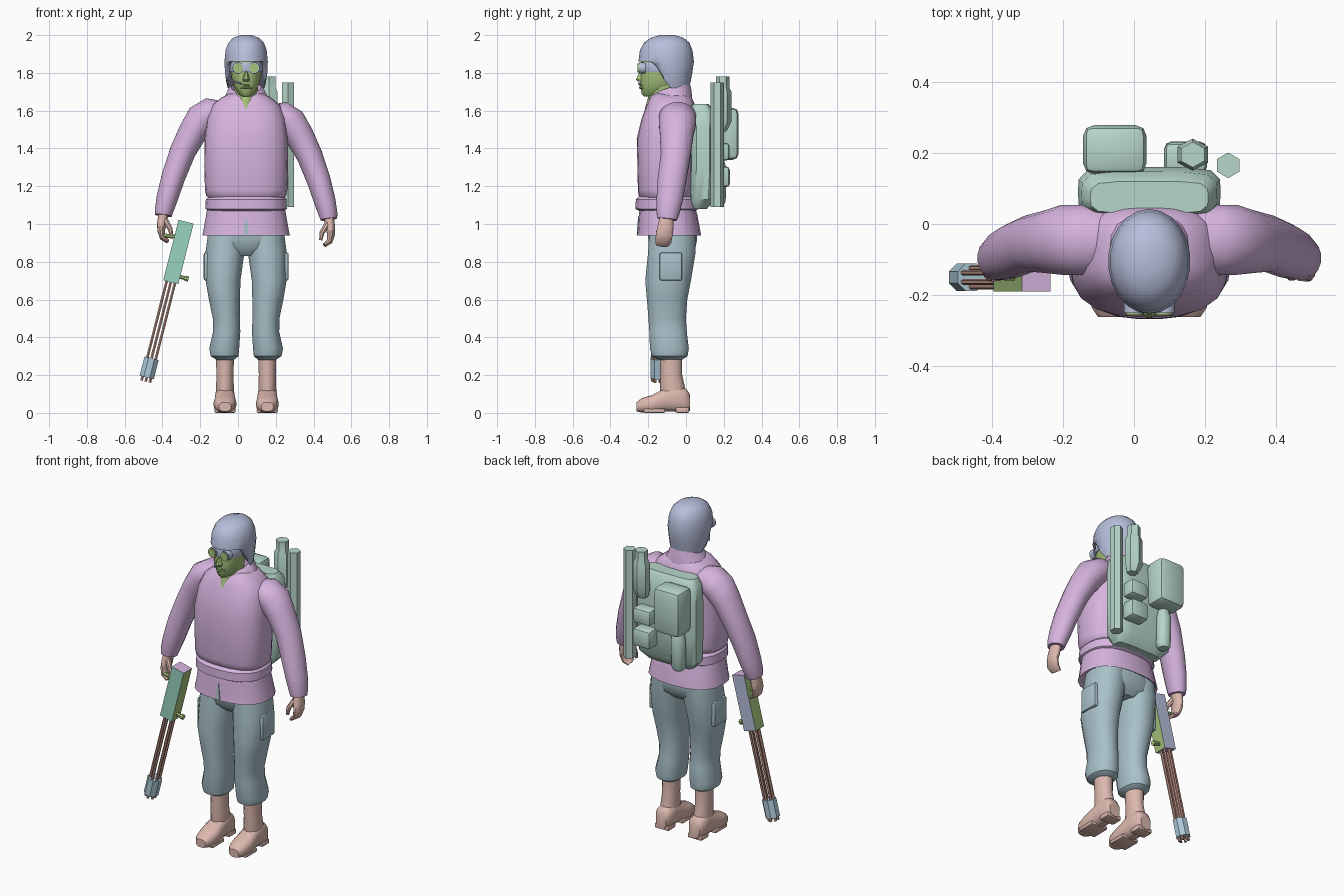
import bpy, bmesh, math
from mathutils import Vector, Matrix

CX = 0.043                      # body centre line
X, Y, Z = Vector((1, 0, 0)), Vector((0, 1, 0)), Vector((0, 0, 1))


def material(name, r, g, b):
    m = bpy.data.materials.new(name)
    m.diffuse_color = [((c / 255 + 0.055) / 1.055) ** 2.4 for c in (r, g, b)] + [1]
    return m


MAUVE = material("mauve", 214, 180, 222)
SLATE = material("slate_blue", 168, 193, 201)
TAN = material("pink_tan", 220, 184, 174)
LAVENDER = material("lavender", 182, 190, 218)
GREEN = material("leaf_green", 166, 196, 124)
SAGE = material("pale_sage", 183, 214, 202)
TEAL = material("teal", 152, 212, 192)
BROWN = material("brown_pink", 202, 158, 145)
SKY = material("light_blue", 172, 202, 216)


def finish(name, bm, mats, angle=40):
    bmesh.ops.recalc_face_normals(bm, faces=bm.faces)
    me = bpy.data.meshes.new(name)
    bm.to_mesh(me)
    bm.free()
    for m in mats if isinstance(mats, (list, tuple)) else [mats]:
        me.materials.append(m)
    me.polygons.foreach_set("use_smooth", [True] * len(me.polygons))
    me.set_sharp_from_angle(angle=math.radians(angle))
    ob = bpy.data.objects.new(name, me)
    bpy.context.collection.objects.link(ob)
    return ob


def loft(name, rings, mat, n=16, ref=Y, axis=None, power=2.0, shape=None, angle=40):
    """Skin rings (x, y, z, a, b); b lies along ref, a across it. Follows the path if axis is None."""
    bm = bmesh.new()
    pts = [Vector(r[:3]) for r in rings]
    loops = []
    for i, r in enumerate(rings):
        t = axis or (pts[min(i + 1, len(pts) - 1)] - pts[max(i - 1, 0)]).normalized()
        b = (ref - ref.dot(t) * t).normalized()
        a = b.cross(t)
        loop = []
        for k in range(n):
            w = 2 * math.pi * (k + 0.5) / n
            c, s = math.cos(w), math.sin(w)
            f = (abs(c) ** power + abs(s) ** power) ** (-1 / power)
            p = pts[i] + a * (r[3] * c * f) + b * (r[4] * s * f)
            loop.append(bm.verts.new(shape(p) if shape else p))
        loops.append(loop)
    for lo, hi in zip(loops, loops[1:]):
        for k in range(n):
            bm.faces.new((lo[k], lo[(k + 1) % n], hi[(k + 1) % n], hi[k]))
    bm.faces.new(loops[0])
    bm.faces.new(loops[-1])
    return finish(name, bm, mat, angle)


def stack(name, rings, mat, x=CX, **kw):
    """Horizontal rings given as (z, y centre, half width, half depth)."""
    return loft(name, [(x, y, z, rx, ry) for z, y, rx, ry in rings], mat, axis=Z, **kw)


def box(name, lo, hi, mats, bevel=0.0, rot=None, rule=None):
    lo, hi = Vector(lo), Vector(hi)
    bm = bmesh.new()
    bmesh.ops.create_cube(bm, size=1)
    bmesh.ops.scale(bm, vec=hi - lo, verts=bm.verts)
    if bevel:
        bmesh.ops.bevel(bm, geom=bm.edges[:], offset=bevel, segments=2, profile=0.5, affect='EDGES')
    bm.normal_update()
    if rule:
        for f in bm.faces:
            f.material_index = rule(f.normal)
    m = Matrix.Translation((lo + hi) / 2) @ (rot or Matrix())
    bmesh.ops.transform(bm, matrix=m, verts=bm.verts)
    return finish(name, bm, mats)


def rod(name, p, q, r, mat, n=8):
    t = (Vector(q) - Vector(p)).normalized()
    ref = X if abs(t.y) > 0.9 else Y
    return loft(name, [(*p, r, r), (*q, r, r)], mat, n=n, ref=ref)


# jacket: body, collar, belt and skirt
stack("jacket_body", [(1.13, -.105, .19, .125), (1.15, -.105, .212, .145), (1.18, -.105, .218, .15),
                      (1.3, -.105, .222, .152), (1.45, -.105, .22, .156), (1.56, -.09, .207, .145),
                      (1.63, -.08, .18, .128), (1.67, -.08, .13, .11), (1.69, -.08, .09, .09)],
      MAUVE, n=24, power=2.8)
stack("jacket_collar", [(1.62, -.085, .15, .12), (1.67, -.085, .115, .115), (1.72, -.08, .09, .1),
                        (1.725, -.08, .08, .09), (1.67, -.08, .06, .07)],
      MAUVE, n=20, shape=lambda p: p + Z * 0.35 * (p.y + .08))
stack("jacket_belt", [(1.07, -.1, .2, .15), (1.08, -.1, .216, .168), (1.13, -.1, .214, .166),
                      (1.145, -.1, .2, .15)], MAUVE, n=24, power=2.5)
stack("jacket_skirt", [(1.12, -.1, .2, .14), (1.05, -.095, .212, .155), (.97, -.09, .226, .165),
                       (.94, -.09, .232, .17), (.96, -.09, .2, .14)], MAUVE, n=24, power=2.5)
loft("skirt_slit", [(CX, -.2515, 1.04, .002, .003), (CX, -.259, .945, .022, .003)], SLATE, n=4, axis=Z)

# neck, face and features
stack("neck", [(1.78, -.1, .06, .065), (1.69, -.12, .065, .075), (1.61, -.15, .028, .068)], GREEN, n=14)
stack("face", [(1.675, -.18, .022, .04), (1.69, -.165, .042, .07), (1.73, -.14, .064, .1),
               (1.77, -.125, .077, .116), (1.82, -.12, .083, .12), (1.89, -.12, .083, .118)],
      GREEN, n=18, power=2.2)
stack("nose", [(1.755, -.235, .018, .022), (1.765, -.24, .02, .027), (1.81, -.235, .008, .01)],
      GREEN, n=8)
for z in (1.722, 1.736):
    loft("lip", [(CX - .03, -.228, z, .004, .006), (CX, -.238, z, .007, .012),
                 (CX + .03, -.228, z, .004, .006)], GREEN, n=8, axis=X)
stack("goggle_band", [(1.805, -.12, .086, .124), (1.815, -.12, .089, .127), (1.845, -.12, .089, .127),
                      (1.855, -.12, .086, .124)], LAVENDER, n=18, power=2.2)
for s in (-1, 1):
    gx = CX + s * .042
    rod("goggle_rim", (gx, -.215, 1.826), (gx, -.25, 1.826), .03, LAVENDER, 12)
    rod("goggle_lens", (gx, -.249, 1.826), (gx, -.256, 1.826), .025, GREEN, 12)
rod("mouth_microphone", (CX - .095, -.15, 1.765), (CX - .025, -.25, 1.742), .006, LAVENDER, 6)


# helmet, cut higher over the face than over the ears and nape
def brim(p):
    k = min(max((p.y + .17) / .08, 0), 1)
    return Vector((p.x, p.y, max(p.z, 1.86 - .14 * k)))


stack("helmet", [(1.72, -.095, .098, .112), (1.75, -.1, .106, .124), (1.8, -.105, .113, .138),
                 (1.86, -.105, .116, .147), (1.92, -.105, .11, .139), (1.96, -.102, .095, .12),
                 (1.985, -.1, .07, .088), (2.0, -.1, .03, .04)], LAVENDER, n=22, shape=brim)

# trousers
stack("trouser_seat", [(1.0, -.075, .19, .135), (.92, -.07, .203, .13), (.87, -.07, .195, .12),
                       (.83, -.07, .1, .08)], SLATE, n=20, power=2.5)

for s in (-1, 1):
    side = "left" if s > 0 else "right"
    lift = .02 if s < 0 else 0.0

    def mirrored(rings):
        return [(CX + s * u, y, z + lift, a, b) for u, y, z, a, b in rings]

    # legs
    leg = [(.1, -.07, .97, .1, .125), (.112, -.075, .85, .104, .127), (.122, -.095, .7, .093, .122),
           (.115, -.1, .6, .083, .108), (.105, -.1, .5, .072, .1), (.103, -.095, .43, .073, .1),
           (.116, -.088, .34, .08, .104), (.114, -.086, .3, .074, .095), (.11, -.082, .28, .045, .06)]
    loft(side + "_trouser_leg", [(CX + s * u, y, z, a, b) for u, y, z, a, b in leg], SLATE, axis=Z,
         power=2.3)
    bx = CX + s * .2
    box(side + "_leg_pocket", (bx - .025, -.14, .7), (bx + .025, -.02, .85), SLATE, .012)
    # boots
    fx = CX + s * .112
    stack(side + "_boot_shaft", [(.32, -.08, .05, .06), (.2, -.078, .046, .058), (.12, -.07, .049, .068),
                                 (.05, -.06, .048, .07)], TAN, x=fx, n=14)
    loft(side + "_boot_foot", [(fx, .02, .055, .045, .035), (fx, .0, .065, .064, .05),
                               (fx, -.06, .078, .072, .052), (fx, -.12, .066, .06, .054),
                               (fx, -.18, .047, .047, .06), (fx, -.235, .04, .038, .05),
                               (fx, -.262, .032, .024, .032)], TAN, n=16, ref=X, axis=Y, power=2.8)
    box(side + "_boot_sole", (fx - .056, -.225, 0), (fx + .056, -.11, .022), TAN, .008)
    box(side + "_boot_heel", (fx - .048, -.055, 0), (fx + .048, .017, .03), TAN, .008)
    # arms
    loft(side + "_sleeve", mirrored([
        (.11, -.05, 1.57, .06, .085), (.19, -.045, 1.565, .085, .1), (.235, -.045, 1.535, .088, .1),
        (.28, -.05, 1.47, .078, .09), (.335, -.055, 1.365, .07, .08), (.385, -.075, 1.23, .064, .077),
        (.417, -.088, 1.12, .058, .07), (.435, -.097, 1.05, .05, .06), (.438, -.1, 1.025, .045, .053)]),
        MAUVE, n=16)
    # hands
    loft(side + "_hand", mirrored([
        (.435, -.1, 1.05, .028, .034), (.446, -.108, .985, .026, .044), (.45, -.115, .945, .021, .046),
        (.442, -.12, .908, .016, .044), (.415, -.125, .888, .011, .036)]), TAN, n=12)
    loft(side + "_thumb", mirrored([
        (.43, -.125, 1.0, .018, .018), (.402, -.145, .955, .014, .015), (.395, -.148, .915, .009, .011)]),
        TAN, n=8)

# backpack with pouches
stack("backpack_body", [(1.08, .07, .15, .04), (1.13, .085, .195, .066), (1.3, .09, .2, .07),
                        (1.5, .09, .2, .07), (1.6, .085, .19, .062), (1.635, .075, .165, .045)],
      SAGE, n=20, power=5)
box("big_pouch", (-.143, .14, 1.34), (.035, .278, 1.615), SAGE, .03)
box("upper_small_pouch", (.085, .14, 1.335), (.205, .23, 1.43), SAGE, .02)
box("lower_small_pouch", (.085, .14, 1.195), (.205, .232, 1.305), SAGE, .02)
stack("hanging_bottle", [(1.1, .17, .03, .03), (1.12, .17, .044, .04), (1.29, .175, .044, .04),
                         (1.34, .17, .03, .03)], SAGE, x=-.07, n=10)
stack("long_tube", [(1.09, .165, .036, .036), (1.75, .165, .036, .036)], SAGE, x=.265, n=6)
stack("short_tube", [(1.49, .185, .032, .03), (1.54, .195, .05, .045), (1.7, .195, .05, .045),
                     (1.72, .195, .038, .036), (1.78, .195, .038, .036)], SAGE, x=.165, n=6)

# rotary gun hanging from the right hand
TOP, DOWN = Vector((-.275, -.15, 1.012)), Vector((-.245, 0, -.97))


def along(t, dx=0.0, dy=0.0):
    return TOP + DOWN * t + Vector((.97, 0, -.245)) * dx + Y * dy


mid = along(.165)
half = Vector((.041, .04, .165))
box("gun_body", mid - half, mid + half, [TEAL, LAVENDER, GREEN, MAUVE],
    rot=Matrix.Rotation(.2475, 4, 'Y'),
    rule=lambda n: 0 if n.y < -.5 else 1 if n.y > .5 else 2 if abs(n.x) > .5 else 3)
for k in range(6):
    w = math.pi * (k + .5) / 3
    dx, dy = .026 * math.cos(w), .026 * math.sin(w)
    rod("gun_barrel", along(.32, dx, dy), along(.872, dx, dy), .008, BROWN, 6)
rod("gun_muzzle", along(.745), along(.85), .042, SKY, 8)
rod("gun_handle", (-.405, -.145, .94), (-.3, -.15, .93), .012, GREEN)
rod("gun_side_grip", (-.34, -.15, .728), (-.275, -.15, .712), .011, GREEN)
rod("gun_grip_knob", (-.28, -.15, .713), (-.262, -.15, .709), .015, GREEN)
